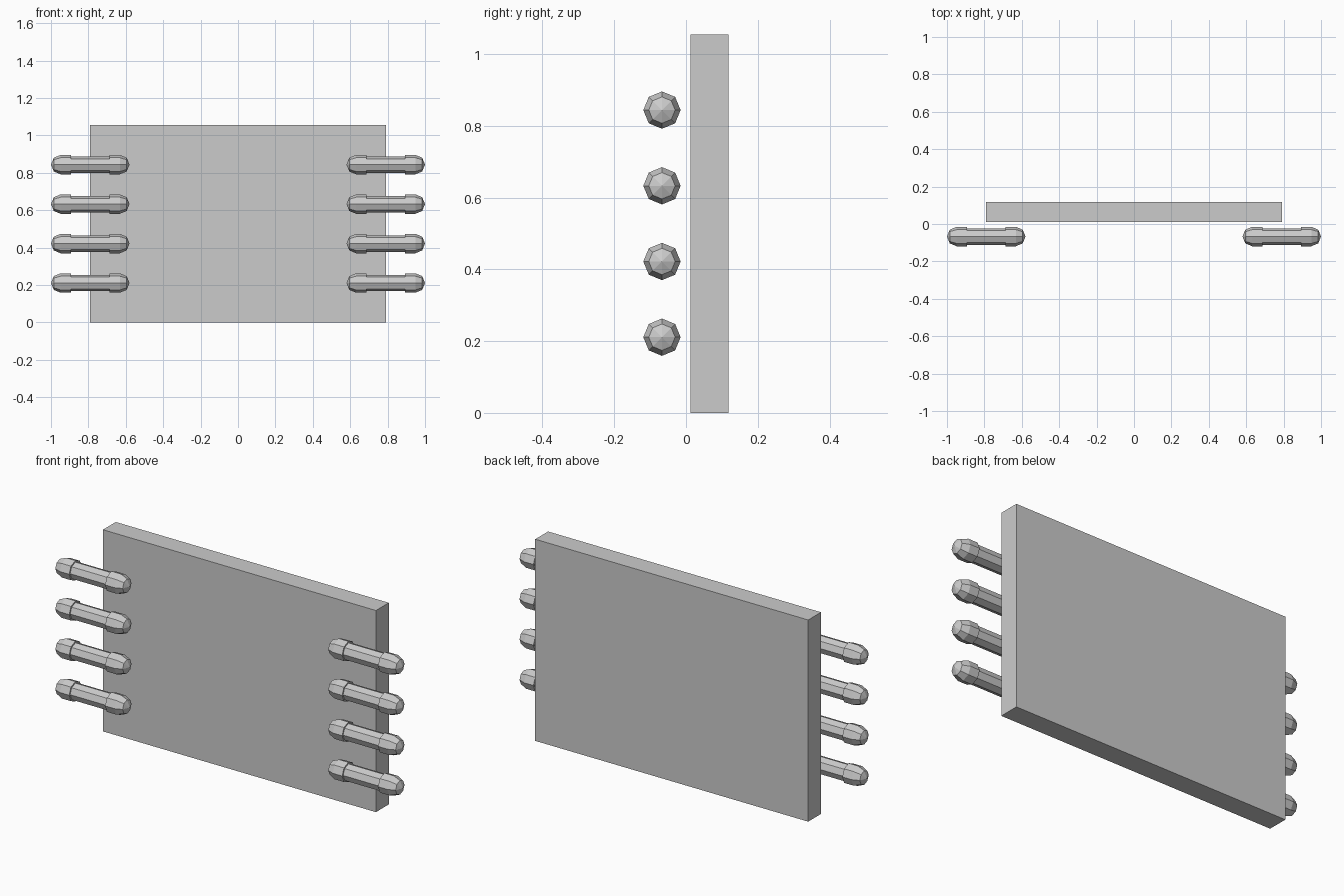
import bpy, bmesh
from math import sin, cos, pi

if "Cube" in bpy.data.objects:
    bpy.data.objects.remove(bpy.data.objects["Cube"])

SIDES = 8
CAP_R, ROD_R = 0.052, 0.044
X_IN, X_OUT = 0.58, 1.0
ROD_Y = -0.067


def mesh_object(name, bm):
    bmesh.ops.recalc_face_normals(bm, faces=bm.faces)
    mesh = bpy.data.meshes.new(name)
    bm.to_mesh(mesh)
    bm.free()
    obj = bpy.data.objects.new(name, mesh)
    bpy.context.collection.objects.link(obj)
    return obj


# Upright slab
bm = bmesh.new()
bmesh.ops.create_cube(bm, size=1)
for v in bm.verts:
    v.co.x *= 1.58
    v.co.y = v.co.y * 0.106 + 0.065
    v.co.z = (v.co.z + 0.5) * 1.055
mesh_object("panel", bm)


def peg(name, side, z):
    """Octagonal rod with a thicker domed cap at each end."""
    half = (X_OUT - X_IN) / 2
    mid = side * (X_IN + X_OUT) / 2
    # Half profile (x, radius) from the rod step to the dome
    end = [(half - 0.106, ROD_R), (half - 0.106, CAP_R), (half - CAP_R, CAP_R),
           (half - CAP_R + CAP_R * sin(pi / 4), CAP_R * cos(pi / 4))]
    profile = [(-x, r) for x, r in reversed(end)] + end
    bm = bmesh.new()
    rings = [[bm.verts.new((mid + x, ROD_Y + r * cos(2 * pi * i / SIDES),
                            z + r * sin(2 * pi * i / SIDES)))
              for i in range(SIDES)] for x, r in profile]
    for a, b in zip(rings, rings[1:]):
        for i in range(SIDES):
            j = (i + 1) % SIDES
            bm.faces.new((a[i], a[j], b[j], b[i]))
    for ring, x in ((rings[0], -half), (rings[-1], half)):
        tip = bm.verts.new((mid + x, ROD_Y, z))
        for i in range(SIDES):
            bm.faces.new((ring[i], ring[(i + 1) % SIDES], tip))
    mesh_object(name, bm)


# Four pegs on each side
for label, side in (("left", -1), ("right", 1)):
    for n in range(1, 5):
        peg(f"{label}_peg_{n}", side, 0.211 * n)
